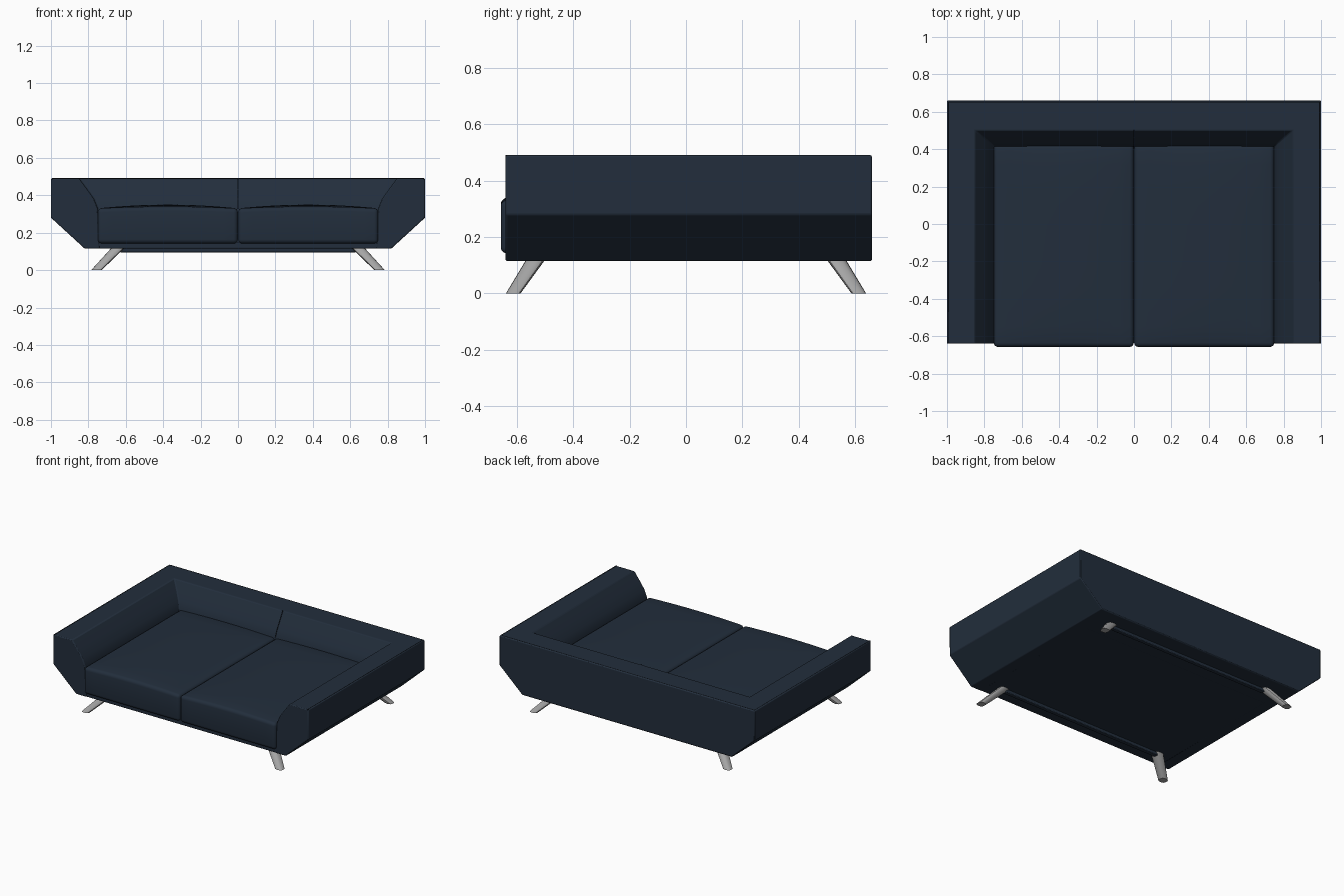
import bpy, bmesh, math
from mathutils import Vector

cube = bpy.data.objects.get("Cube")
if cube:
    bpy.data.objects.remove(cube, do_unlink=True)


def material(name, rgb, rough, metal=0.0):
    m = bpy.data.materials.new(name)
    m.use_nodes = True
    m.diffuse_color = (*rgb, 1)
    node = m.node_tree.nodes["Principled BSDF"]
    node.inputs["Base Color"].default_value = (*rgb, 1)
    node.inputs["Roughness"].default_value = rough
    node.inputs["Metallic"].default_value = metal
    return m


navy = material("navy upholstery", (0.016, 0.027, 0.045), 0.7)
dark = material("dark seam", (0.006, 0.009, 0.014), 0.8)
steel = material("brushed steel", (0.38, 0.38, 0.38), 0.4)


def finish(bm, name, mat, bevel=0.0, segments=2, angle=40):
    bmesh.ops.recalc_face_normals(bm, faces=bm.faces)
    mesh = bpy.data.meshes.new(name)
    bm.to_mesh(mesh)
    bm.free()
    mesh.materials.append(mat)
    ob = bpy.data.objects.new(name, mesh)
    bpy.context.collection.objects.link(ob)
    if bevel:
        mod = ob.modifiers.new("soft edges", "BEVEL")
        mod.width, mod.segments = bevel, segments
        mod.limit_method = "ANGLE"
        mod.angle_limit = math.radians(angle)
    bpy.ops.object.select_all(action="DESELECT")
    ob.select_set(True)
    bpy.context.view_layer.objects.active = ob
    bpy.ops.object.shade_smooth_by_angle(angle=math.radians(35))
    return ob


def box(name, lo, hi, mat, bevel=0.0):
    lo, hi = Vector(lo), Vector(hi)
    bm = bmesh.new()
    bmesh.ops.create_cube(bm, size=1)
    for v in bm.verts:
        v.co = (lo + hi) / 2 + v.co * (hi - lo)
    return finish(bm, name, mat, bevel)


def tube(name, points, radius, mat):
    cu = bpy.data.curves.new(name, "CURVE")
    cu.dimensions = "3D"
    cu.bevel_depth, cu.bevel_resolution = radius, 1
    cu.use_fill_caps = True
    sp = cu.splines.new("POLY")
    sp.points.add(len(points) - 1)
    for p, co in zip(sp.points, points):
        p.co = (*co, 1)
    cu.materials.append(mat)
    ob = bpy.data.objects.new(name, cu)
    bpy.context.collection.objects.link(ob)


# Arms and back: one section swept round three sides, as (arm x, back y, z)
FRONT, BACK = -0.64, 0.66
inner = [(0.85, 0.50, 0.49), (0.805, 0.465, 0.43), (0.77, 0.435, 0.38), (0.75, 0.415, 0.33)]
section = [(0.82, BACK, 0.115), (1.0, BACK, 0.28), (1.0, BACK, 0.49)] + inner + [(0.74, 0.40, 0.115)]
bm = bmesh.new()
rings = []
for side, at_front in ((1, True), (1, False), (-1, False), (-1, True)):
    rings.append([bm.verts.new((side * x, FRONT if at_front else y, z)) for x, y, z in section])
n = len(section)
for a, b in zip(rings, rings[1:]):
    for i in range(n):
        j = (i + 1) % n
        bm.faces.new((a[i], a[j], b[j], b[i]))
bm.faces.new(rings[0])
bm.faces.new(rings[-1])
finish(bm, "arms_and_back", navy, 0.006)

# Seat platform under the cushions
box("seat_base", (-0.8, -0.637, 0.116), (0.8, 0.64, 0.15), navy, 0.004)

# Seams
tube("back_seam", [(0, y, z) for _, y, z in inner], 0.003, dark)
tube("top_piping", [(0.992, FRONT, 0.488), (0.992, 0.652, 0.488),
                    (-0.992, 0.652, 0.488), (-0.992, FRONT, 0.488)], 0.004, dark)


# Crowned seat cushions
def cushion(name, x0, x1):
    y0, y1, z0, z1 = -0.657, 0.425, 0.142, 0.33
    bm = bmesh.new()
    bmesh.ops.create_cube(bm, size=1)
    for v in bm.verts:
        v.co = ((x0 + x1) / 2 + v.co.x * (x1 - x0), (y0 + y1) / 2 + v.co.y * (y1 - y0),
                (z0 + z1) / 2 + v.co.z * (z1 - z0))
    bmesh.ops.bevel(bm, geom=bm.edges[:], offset=0.022, segments=4, profile=0.5, affect="EDGES")
    for axis, lo, hi in ((0, x0, x1), (1, y0, y1)):
        for k in range(1, 10):
            co, no = Vector(), Vector()
            co[axis] = lo + (hi - lo) * k / 10
            no[axis] = 1
            bmesh.ops.bisect_plane(bm, geom=bm.verts[:] + bm.edges[:] + bm.faces[:],
                                   plane_co=co, plane_no=no)
    for v in bm.verts:
        u = (v.co.x - x0) / (x1 - x0) * 2 - 1
        w = (v.co.y - y0) / (y1 - y0) * 2 - 1
        if v.co.z > 0.25:
            v.co.z += 0.02 * (1 - u ** 2) * (1 - 0.6 * w ** 4)
    finish(bm, name, navy)


cushion("left_seat_cushion", 0.001, 0.75)
cushion("right_seat_cushion", -0.75, -0.001)


# Splayed tapering legs with rounded sections
def leg(name, sx, sy):
    bm = bmesh.new()
    rings = []
    for cx, cy, rx, ry, z in ((0.757, 0.613, 0.028, 0.026, 0), (0.635, 0.53, 0.036, 0.034, 0.125)):
        ring = []
        for k in range(16):
            a = math.tau * k / 16
            c, s = math.cos(a), math.sin(a)
            px = math.copysign(abs(c) ** 0.7, c) * rx
            py = math.copysign(abs(s) ** 0.7, s) * ry
            ring.append(bm.verts.new((sx * (cx + px), sy * (cy + py), z)))
        rings.append(ring)
    for k in range(16):
        j = (k + 1) % 16
        bm.faces.new((rings[0][k], rings[0][j], rings[1][j], rings[1][k]))
    bm.faces.new(rings[0])
    bm.faces.new(rings[1])
    finish(bm, name, steel)


for fb, sy in (("front", -1), ("back", 1)):
    for lr, sx in (("left", 1), ("right", -1)):
        leg(f"{fb}_{lr}_leg", sx, sy)
    # Rail joining each pair of legs
    box(f"{fb}_rail", (-0.63, sy * 0.53 - 0.015, 0.095), (0.63, sy * 0.53 + 0.015, 0.12), navy, 0.004)
